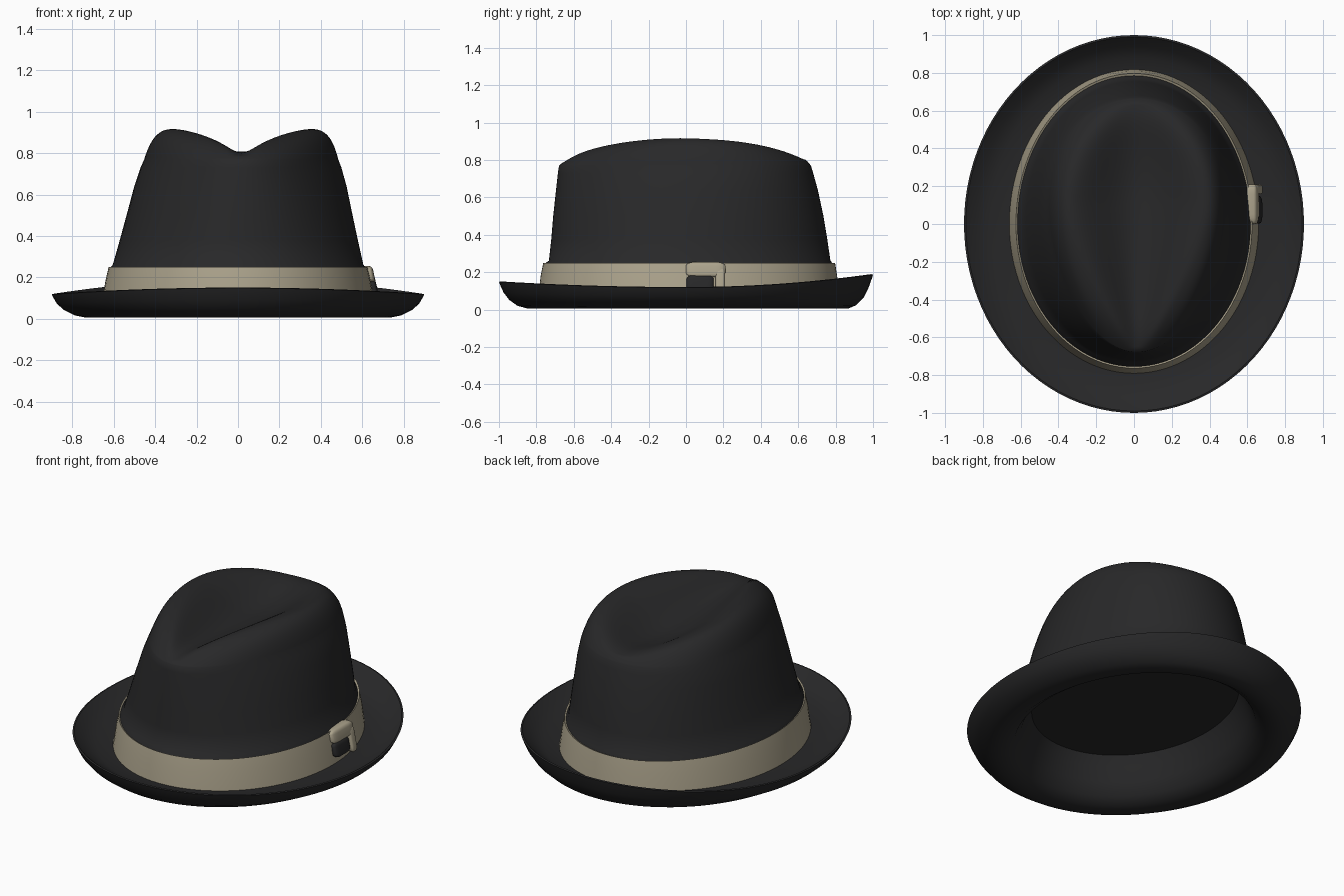
import bpy, bmesh, math
from mathutils import Vector

cube = bpy.data.objects.get("Cube")
if cube:
    bpy.data.objects.remove(cube)

SEG = 96


def make_material(name, rgb):
    m = bpy.data.materials.new(name)
    m.use_nodes = True
    m.diffuse_color = (*rgb, 1)
    bsdf = m.node_tree.nodes["Principled BSDF"]
    bsdf.inputs["Base Color"].default_value = (*rgb, 1)
    bsdf.inputs["Roughness"].default_value = 0.8
    return m


felt = make_material("charcoal felt", (0.021, 0.021, 0.022))
ribbon = make_material("khaki ribbon", (0.41, 0.365, 0.262))


def oval(a, front, back, z, egg=0.0, lift=0.0):
    """Ring of points: half width, front and back reach, height, front taper, end lift."""
    pts = []
    for i in range(SEG):
        t = 2 * math.pi * i / SEG
        c, s = math.cos(t), math.sin(t)
        y = s * (back if s > 0 else front)
        x = a * c * (1 + egg * s)
        up = lift * s * s * (2.3 if s > 0 else 1)
        pts.append(Vector((x, y, z + up)))
    return pts


def loft(name, rings, mat, closed_start=False, closed_end=False, loop=False, angle=50):
    bm = bmesh.new()
    rows = [[bm.verts.new(p) for p in r] for r in rings]
    pairs = list(zip(rows, rows[1:]))
    if loop:
        pairs.append((rows[-1], rows[0]))
    for r0, r1 in pairs:
        n = len(r0)
        for i in range(n):
            bm.faces.new((r0[i], r0[(i + 1) % n], r1[(i + 1) % n], r1[i]))
    if closed_start:
        bm.faces.new(rows[0])
    if closed_end:
        bm.faces.new(rows[-1])
    bmesh.ops.recalc_face_normals(bm, faces=bm.faces)
    return finish(name, bm, mat, angle)


def finish(name, bm, mat, angle=50):
    mesh = bpy.data.meshes.new(name)
    bm.to_mesh(mesh)
    bm.free()
    ob = bpy.data.objects.new(name, mesh)
    bpy.context.collection.objects.link(ob)
    mesh.materials.append(mat)
    bpy.ops.object.select_all(action="DESELECT")
    ob.select_set(True)
    bpy.context.view_layer.objects.active = ob
    bpy.ops.object.shade_smooth_by_angle(angle=math.radians(angle))
    return ob


# Brim with rolled edge, and the lined hollow beneath it
brim = [
    oval(0.53, 0.64, 0.67, 0.26),
    oval(0.56, 0.67, 0.70, 0.20),
    oval(0.59, 0.70, 0.73, 0.12),
    oval(0.63, 0.74, 0.76, 0.05),
    oval(0.68, 0.79, 0.81, 0.015),
    oval(0.74, 0.85, 0.87, 0.007),
    oval(0.79, 0.90, 0.91, 0.017, lift=0.003),
    oval(0.84, 0.945, 0.95, 0.042, lift=0.01),
    oval(0.875, 0.975, 0.975, 0.073, lift=0.018),
    oval(0.895, 0.995, 0.995, 0.108, lift=0.027),
    oval(0.90, 1.00, 1.00, 0.118, lift=0.03),
    oval(0.89, 0.99, 0.99, 0.121, lift=0.03),
    oval(0.84, 0.94, 0.94, 0.088, lift=0.022),
    oval(0.76, 0.87, 0.88, 0.06, lift=0.014),
    oval(0.64, 0.76, 0.78, 0.06, lift=0.008),
]
loft("brim", brim, felt, closed_start=True)


# Crown: tapering wall, then a domed top with a teardrop dent
def crown_top(f, rim):
    pts = []
    for p in rim:
        x, y = p.x * f, p.y * f
        peak = 0.925 - 0.19 * (y - 0.04) ** 2
        z = p.z + (peak - p.z) * (1 - f ** 11)
        s = y - 0.12
        t = s / 0.52 if s > 0 else -s / 0.78
        if t < 1:
            taper = math.sqrt(1 - t * t) if s > 0 else 1 - t ** 1.4
            width = 0.05 + 0.35 * taper
            depth = 0.16 * math.cos(math.pi / 2 * t) ** 0.8
            u = min(abs(x) / width, 1)
            z -= depth * (0.5 + 0.5 * math.cos(math.pi * u))
        pts.append(Vector((x, y, z)))
    return pts


wall = [
    oval(0.645, 0.765, 0.80, 0.07),
    oval(0.617, 0.755, 0.785, 0.246),
    oval(0.605, 0.733, 0.772, 0.262),
    oval(0.575, 0.72, 0.755, 0.38, 0.03),
    oval(0.545, 0.71, 0.735, 0.50, 0.06),
    oval(0.51, 0.695, 0.705, 0.64, 0.11),
    oval(0.48, 0.685, 0.68, 0.73, 0.15),
]
rim = oval(0.463, 0.679, 0.668, 0.77, 0.16)
steps = 36
top = [crown_top(1 - (k / steps) ** 1.4 * 0.99, rim) for k in range(steps + 1)]
crown = wall + top
for ring in crown:
    for p in ring:
        p.x += 0.03 * max(p.z - 0.25, 0)
loft("crown", crown, felt, closed_end=True, angle=60)

# Ribbon band around the crown base
loft("hat_band", [
    oval(0.61, 0.745, 0.775, 0.24),
    oval(0.625, 0.763, 0.797, 0.25),
    oval(0.641, 0.777, 0.808, 0.18),
    oval(0.660, 0.792, 0.82, 0.06),
    oval(0.65, 0.78, 0.805, 0.06),
], ribbon, loop=True, angle=35)


# Bow on the left side: folded loop, a tail and a dark gap
def pad(name, center, size, mat):
    bm = bmesh.new()
    bmesh.ops.create_cube(bm, size=1)
    bmesh.ops.bevel(bm, geom=bm.edges[:], offset=0.25, segments=4,
                    profile=0.5, affect="EDGES")
    for v in bm.verts:
        v.co = Vector(v.co[i] * size[i] + center[i] for i in range(3))
        v.co.x -= (v.co.z - 0.17) * 0.2
    return finish(name, bm, mat)


pad("bow_top_loop", (0.636, 0.105, 0.215), (0.06, 0.21, 0.08), ribbon)
pad("bow_tail", (0.642, 0.183, 0.15), (0.05, 0.05, 0.15), ribbon)
pad("bow_gap", (0.642, 0.075, 0.14), (0.052, 0.145, 0.09), felt)
